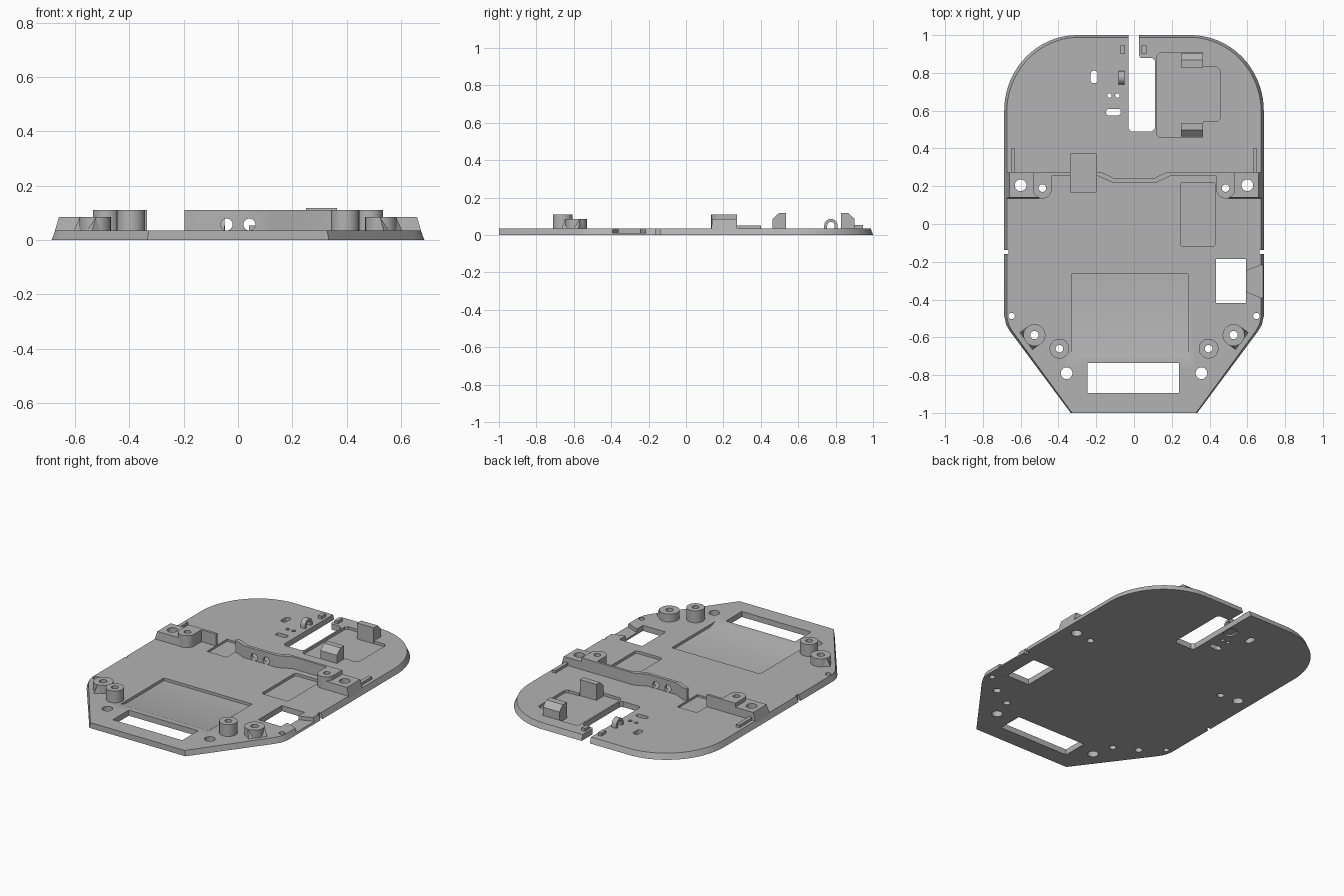
import bpy, bmesh, math
from mathutils import Matrix

if "Cube" in bpy.data.objects:
    bpy.data.objects.remove(bpy.data.objects["Cube"])

grey = bpy.data.materials.new("plain_grey")
grey.diffuse_color = (0.45, 0.45, 0.45, 1)
grey.use_nodes = True
grey.node_tree.nodes["Principled BSDF"].inputs["Base Color"].default_value = grey.diffuse_color
TOP = 0.035   # plate thickness
BASE = 0.02   # parts are sunk this deep into the plate


def add_prism(bm, pts, z0, z1, top=None):
    lo = [bm.verts.new((x, y, z0)) for x, y in pts]
    hi = [bm.verts.new((x, y, z1)) for x, y in (top or pts)]
    n = len(pts)
    faces = [bm.faces.new(lo), bm.faces.new(hi)]
    faces += [bm.faces.new((lo[i], lo[(i + 1) % n], hi[(i + 1) % n], hi[i])) for i in range(n)]
    bmesh.ops.recalc_face_normals(bm, faces=faces)


def make(name, prisms, matrix=None):
    """prisms: list of (points, z0, z1[, top points])"""
    bm = bmesh.new()
    for p in prisms:
        add_prism(bm, *p)
    if matrix:
        bm.transform(matrix)
    bmesh.ops.recalc_face_normals(bm, faces=bm.faces)
    me = bpy.data.meshes.new(name)
    bm.to_mesh(me)
    bm.free()
    ob = bpy.data.objects.new(name, me)
    bpy.context.collection.objects.link(ob)
    me.materials.append(grey)
    return ob


def rect(x0, x1, y0, y1):
    return [(x0, y0), (x1, y0), (x1, y1), (x0, y1)]


def arc(cx, cy, rx, ry, a0, a1, n):
    return [(cx + rx * math.cos(math.radians(a0 + (a1 - a0) * i / n)),
             cy + ry * math.sin(math.radians(a0 + (a1 - a0) * i / n))) for i in range(n + 1)]


def circle(cx, cy, r, n=24):
    return arc(cx, cy, r, r, 0, 360 * (n - 1) / n, n - 1)


def round_rect(x0, x1, y0, y1, r):
    return (arc(x1 - r, y1 - r, r, r, 0, 90, 5) + arc(x0 + r, y1 - r, r, r, 90, 180, 5)
            + arc(x0 + r, y0 + r, r, r, 180, 270, 5) + arc(x1 - r, y0 + r, r, r, 270, 360, 5))


def flip(pts):
    return [(-x, y) for x, y in reversed(pts)]


def cut(ob, *cutters):
    bpy.context.view_layer.objects.active = ob
    for c in cutters:
        m = ob.modifiers.new("cut", 'BOOLEAN')
        m.operation, m.solver, m.object = 'DIFFERENCE', 'EXACT', c
        bpy.ops.object.modifier_apply(modifier=m.name)


# Base plate with drafted sides
right = [(0.335, -1), (0.655, -0.57), (0.676, -0.535), (0.687, -0.49)] \
    + arc(0.3, 0.6, 0.387, 0.4, 0, 90, 20)
outline = right + flip(right)
plate_top = [(x * 0.98, y if y < 0 else y * 0.988) for x, y in outline]
plate = make("base_plate", [(outline, 0, TOP, plate_top)])

# Through holes: windows, rear slot, screw holes, notches
slot = [(-0.03, 0.505), (-0.015, 0.49), (0.095, 0.49), (0.11, 0.505), (0.11, 0.865),
        (0.095, 0.88), (0.035, 0.88), (0.027, 0.89), (0.027, 1.1), (-0.03, 1.1)]
shapes = [slot, rect(-0.245, 0.238, -0.895, -0.737), rect(0.435, 0.592, -0.418, -0.185),
          round_rect(-0.23, -0.192, 0.745, 0.812, 0.018),
          round_rect(-0.148, -0.07, 0.575, 0.61, 0.016),
          circle(-0.13, 0.68, 0.012, 12), circle(-0.088, 0.68, 0.012, 12)]
for s in (-1, 1):
    shapes += [circle(s * x, y, r) for x, y, r in
               ((0.6, 0.205, 0.031), (0.485, 0.19, 0.02), (0.527, -0.588, 0.022),
                (0.395, -0.66, 0.02), (0.357, -0.79, 0.031), (0.648, -0.487, 0.017))]
    shapes.append(rect(*sorted((s * 0.665, s * 0.72)), -0.16, -0.138))
holes = make("hole_cutter", [(p, -0.1, 0.3) for p in shapes])

# Shallow pockets in the top face
FLOOR = 0.018
battery = [(0.12, 0.475), (0.135, 0.46), (0.365, 0.46), (0.365, 0.542), (0.44, 0.542), (0.455, 0.557),
           (0.455, 0.815), (0.44, 0.83), (0.365, 0.83), (0.365, 0.905), (0.135, 0.905), (0.12, 0.89)]
pockets = make("pocket_cutter", [
    (battery, FLOOR, 0.2),
    (rect(-0.33, 0.285, -0.65, -0.265), FLOOR, 0.052, rect(-0.33, 0.285, -0.75, -0.265)),
    (round_rect(0.245, 0.43, -0.118, 0.22, 0.015), FLOOR, 0.2),
    ([(0.56, -0.36), (0.60, -0.36), (0.72, -0.41), (0.72, -0.2), (0.60, -0.245), (0.56, -0.245)], 0.012, 0.2),
    (round_rect(-0.1, -0.035, 0.735, 0.82, 0.03), -0.1, 0.01)])
gap = make("gap_cutter", [(rect(-0.335, -0.198, 0.17, 0.37), 0.022, 0.3)])
cut(plate, holes, pockets, gap)

# Cross wall with thicker middle and two cable holes
wall = make("cross_wall", [([(-0.45, 0.258), (-0.2, 0.258), (-0.115, 0.22), (0.12, 0.22), (0.2, 0.258),
                             (0.45, 0.258), (0.45, 0.273), (0.17, 0.273), (0.1, 0.24), (-0.1, 0.24),
                             (-0.17, 0.273), (-0.45, 0.273)], BASE, 0.11)])
turn = Matrix.Rotation(math.radians(90), 4, 'X')
cable = make("cable_hole_cutter", [(circle(x, 0.057, 0.022), -0.4, -0.1) for x in (-0.042, 0.042)], turn)
cut(wall, gap, cable)

for s, side in ((-1, "left"), (1, "right")):
    m = (lambda p: p) if s > 0 else flip
    # Side mounting block, outer face continues the plate draft
    block = make(side + "_side_block", [(m(rect(0.5, 0.679, 0.135, 0.273)), BASE, 0.085,
                                         m(rect(0.5, 0.66, 0.14, 0.273)))])
    # Taller inner post that joins the wall
    post = make(side + "_wall_post", [(m(arc(0.485, 0.185, 0.05, 0.05, 180, 360, 14)
                                         + [(0.535, 0.273), (0.435, 0.273)]), BASE, 0.11)])
    # Front round posts
    tall = make(side + "_tall_post", [(circle(s * 0.395, -0.66, 0.052, 32), BASE, 0.11)])
    short = make(side + "_short_post", [(circle(s * 0.527, -0.588, 0.058, 32), BASE, 0.085)])
    # Sloped lug along the angled front edge
    spin = Matrix.Translation((s * 0.55, -0.604, 0)) @ Matrix.Rotation(s * math.radians(53.3), 4, 'Z')
    lug = make(side + "_sloped_lug", [(rect(-0.058, 0.058, -0.033, 0.02), BASE, 0.085,
                                       rect(-0.05, 0.05, -0.004, 0.02))], spin)
    for ob in (block, post, tall, short, lug):
        cut(ob, holes)
    # Low guide rib behind the block
    make(side + "_guide_rib", [(m(rect(0.63, 0.652, 0.265, 0.4)), BASE, 0.052)])

# Battery end blocks with one bevelled top edge
make("battery_front_block", [(rect(0.25, 0.365, 0.462, 0.535), 0.01, 0.085),
                             (rect(0.25, 0.365, 0.462, 0.535), 0.085, 0.118, rect(0.25, 0.365, 0.498, 0.535))])
make("battery_rear_block", [(rect(0.25, 0.365, 0.828, 0.902), 0.01, 0.085),
                            (rect(0.25, 0.365, 0.828, 0.902), 0.085, 0.118, rect(0.25, 0.365, 0.828, 0.868))])

# Small clips beside the slot
for x, side in ((-0.06, "left"), (0.053, "right")):
    make(side + "_slot_clip", [(rect(x - 0.012, x + 0.012, 0.9, 0.945), BASE, 0.053)])

# Cable loop: an arch whose axis runs along x
loop = arc(0, 0.05, 0.036, 0.036, 0, 180, 14) + [(-0.036, 0.015), (-0.02, 0.015)] \
    + arc(0, 0.05, 0.02, 0.02, 180, 0, 14) + [(0.02, 0.015), (0.036, 0.015)]
make("cable_loop", [(loop, -0.016, 0.016)],
     Matrix.Translation((-0.066, 0.775, 0)) @ Matrix.Rotation(math.radians(90), 4, 'Z') @ turn)

# Remove the cutters and shade
for c in (holes, pockets, gap, cable):
    bpy.data.objects.remove(c)
bpy.ops.object.select_all(action='SELECT')
bpy.context.view_layer.objects.active = plate
bpy.ops.object.shade_smooth_by_angle(angle=math.radians(30))
